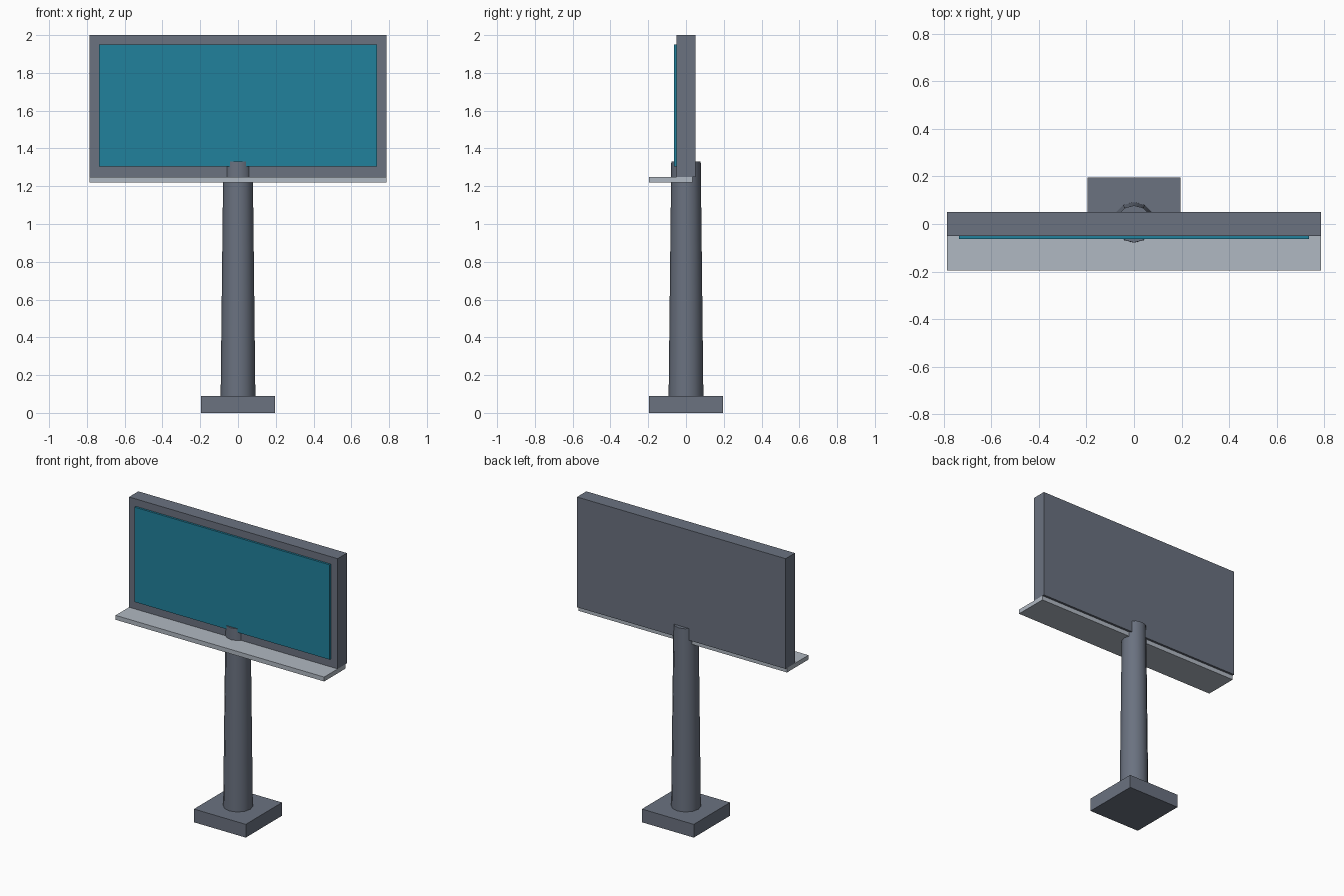
import bpy
import math

cube = bpy.data.objects.get("Cube")
if cube:
    bpy.data.objects.remove(cube, do_unlink=True)


def material(name, rgb):
    m = bpy.data.materials.new(name)
    m.use_nodes = True
    m.diffuse_color = (*rgb, 1)
    m.node_tree.nodes["Principled BSDF"].inputs["Base Color"].default_value = (*rgb, 1)
    return m


slate = material("slate grey", (0.145, 0.168, 0.216))
pale = material("pale grey", (0.434, 0.479, 0.539))
teal = material("teal", (0.015, 0.220, 0.335))


def box(name, x, y, z, mat):
    """Box centred on x = 0 with half width x and (low, high) ranges in y and z."""
    bpy.ops.mesh.primitive_cube_add(size=1, location=(0, sum(y) / 2, sum(z) / 2))
    ob = bpy.context.object
    ob.name = name
    ob.scale = (2 * x, y[1] - y[0], z[1] - z[0])
    bpy.ops.object.transform_apply(location=False, rotation=False, scale=True)
    ob.data.materials.append(mat)
    return ob


# Square footing
box("base", 0.195, (-0.195, 0.195), (0, 0.09), slate)

# Tapered post, its top poking through the panel
bottom, top = 0.09, 1.33
bpy.ops.mesh.primitive_cone_add(vertices=12, radius1=0.092, radius2=0.078,
                                depth=top - bottom, location=(0, 0, (top + bottom) / 2))
post = bpy.context.object
post.name = "post"
post.data.materials.append(slate)
bpy.ops.object.shade_smooth_by_angle(angle=math.radians(40))

# Panel, display face and walkway
box("panel", 0.785, (-0.05, 0.05), (1.25, 2.0), slate)
box("display_face", 0.735, (-0.064, -0.05), (1.305, 1.95), teal)
box("walkway", 0.785, (-0.195, 0.035), (1.22, 1.25), pale)
